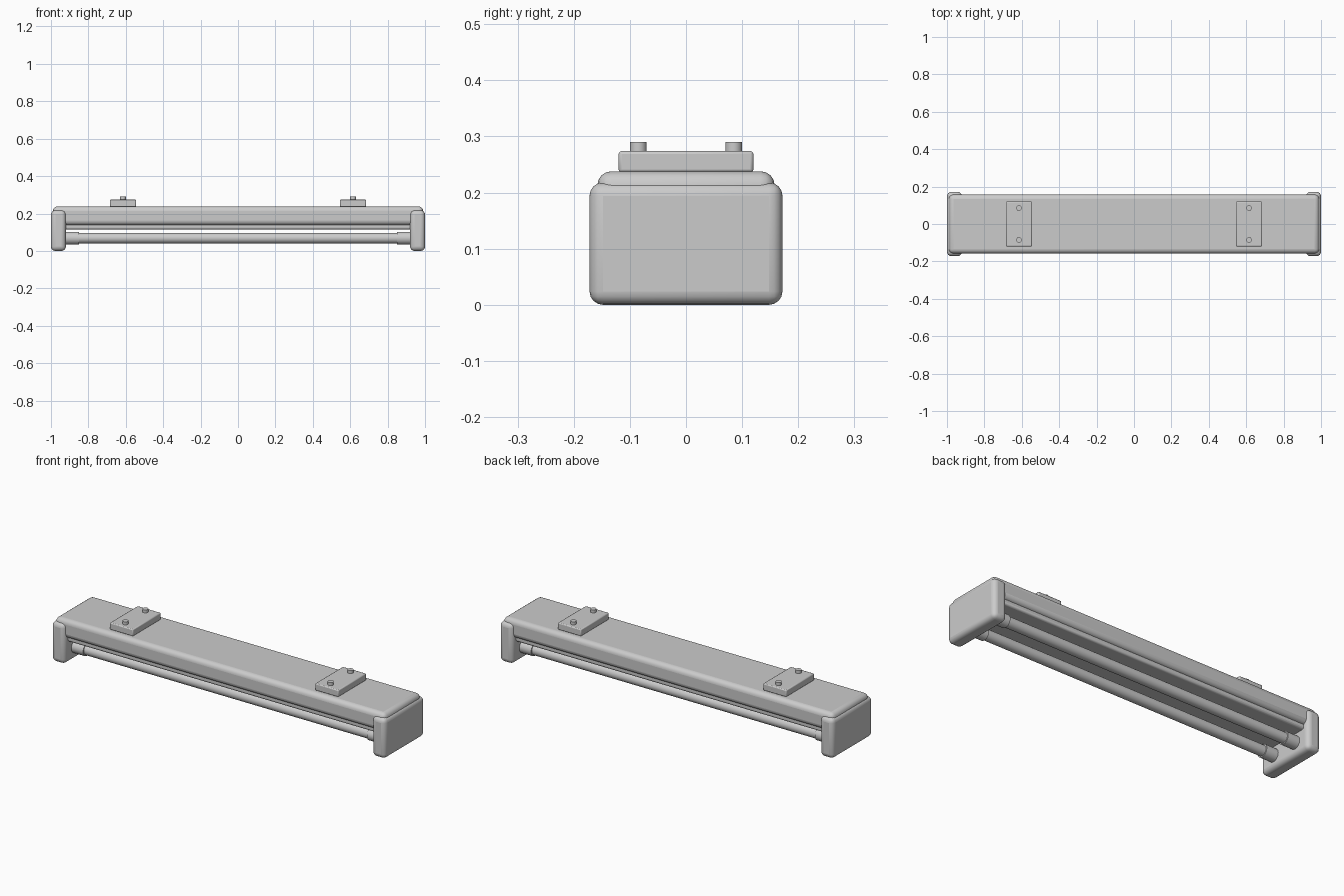
import bpy, math

if "Cube" in bpy.data.objects:
    bpy.data.objects.remove(bpy.data.objects["Cube"])

grey = bpy.data.materials.new("light_grey")
grey.diffuse_color = (0.6, 0.6, 0.6, 1)
grey.use_nodes = True
grey.node_tree.nodes["Principled BSDF"].inputs["Base Color"].default_value = grey.diffuse_color


def finish(ob, name, angle=35):
    ob.name = name
    ob.data.materials.append(grey)
    bpy.ops.object.shade_smooth_by_angle(angle=math.radians(angle))


def box(name, x, y, z, bevel, segments=4):
    """Rounded box from (low, high) ranges on each axis."""
    spans = (x, y, z)
    bpy.ops.mesh.primitive_cube_add(size=1, location=[(a + b) / 2 for a, b in spans])
    ob = bpy.context.object
    ob.scale = [b - a for a, b in spans]
    bpy.ops.object.transform_apply(location=False, rotation=False, scale=True)
    mod = ob.modifiers.new("rounding", 'BEVEL')
    mod.width, mod.segments = bevel, segments
    finish(ob, name)


def cylinder(name, radius, depth, loc, along_x=False, sides=32):
    bpy.ops.mesh.primitive_cylinder_add(
        vertices=sides, radius=radius, depth=depth, location=loc,
        rotation=(0, math.pi / 2 if along_x else 0, 0))
    finish(bpy.context.object, name)


# Housing and the narrower reflector beneath it
box("housing", (-0.99, 0.99), (-0.158, 0.158), (0.138, 0.238), 0.025)
box("reflector", (-0.93, 0.93), (-0.14, 0.14), (0.115, 0.16), 0.01, 3)

# Twin lamp tubes
for y in (-0.078, 0.078):
    cylinder("lamp_tube", 0.028, 1.84, (0, y, 0.068), True)

for s in (-1, 1):
    # End caps
    box("end_cap", sorted((s * 0.92, s)), (-0.172, 0.172), (0, 0.218), 0.024)
    # Ceiling mounting plates
    px = s * 0.615
    box("mounting_plate", (px - 0.07, px + 0.07), (-0.12, 0.12), (0.236, 0.274), 0.005, 2)
    for y in (-1, 1):
        # Lamp sockets and mounting screws
        cylinder("lamp_socket", 0.034, 0.08, (s * 0.89, y * 0.078, 0.068), True)
        cylinder("mounting_screw", 0.015, 0.03, (px, y * 0.085, 0.275), sides=16)
